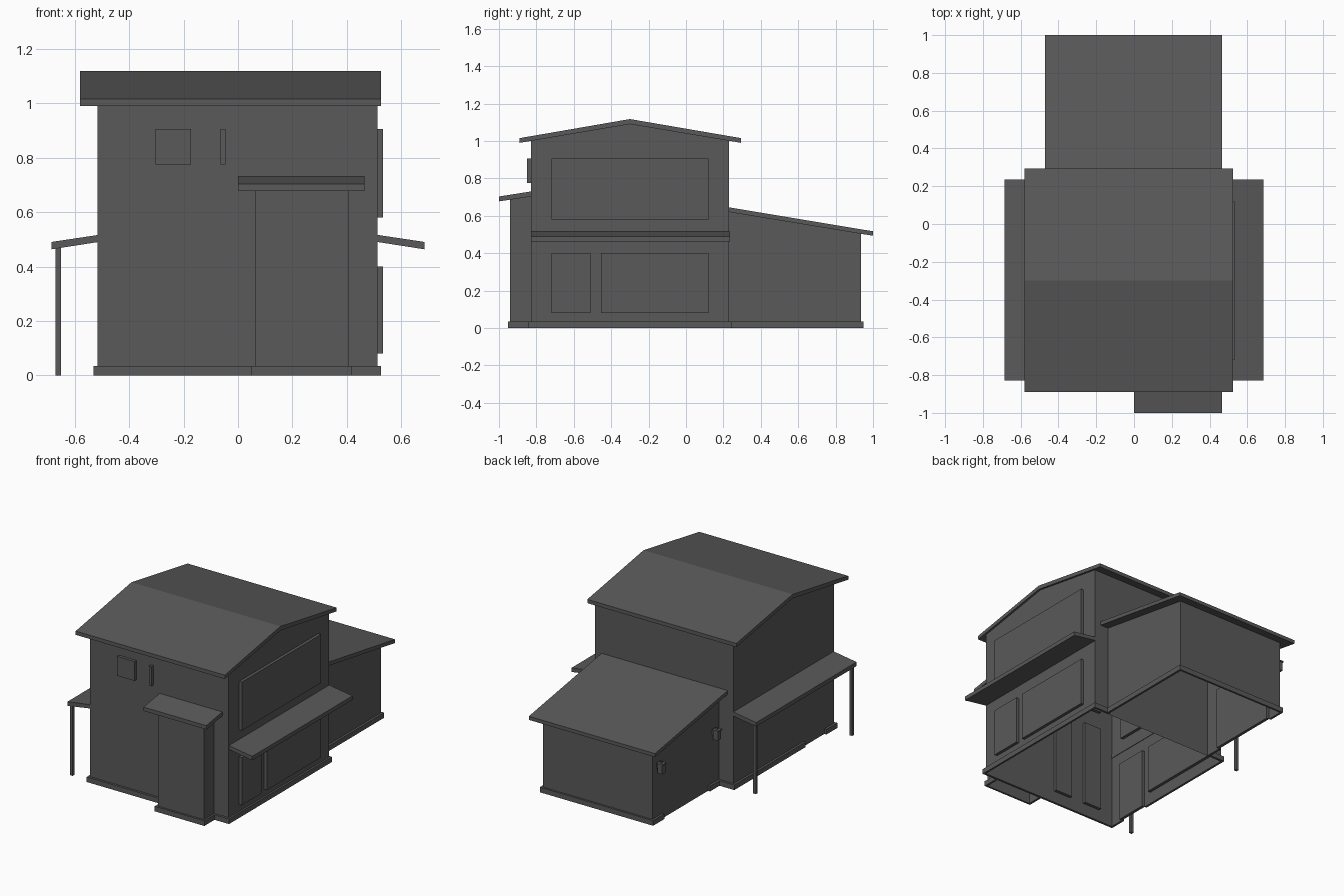
import bpy, bmesh
from mathutils import Vector

if "Cube" in bpy.data.objects:
    bpy.data.objects.remove(bpy.data.objects["Cube"], do_unlink=True)

GREY = (0.1, 0.1, 0.1, 1)
mat = bpy.data.materials.new("dark_grey")
mat.use_nodes = True
mat.diffuse_color = GREY
mat.node_tree.nodes["Principled BSDF"].inputs["Base Color"].default_value = GREY


def finish(name, bm):
    mesh = bpy.data.meshes.new(name)
    bm.to_mesh(mesh)
    bm.free()
    mesh.materials.append(mat)
    obj = bpy.data.objects.new(name, mesh)
    bpy.context.collection.objects.link(obj)
    return obj


def prism(profile, axis, a, b):
    """Sweep a (u, z) profile along x or y from a to b."""
    bm = bmesh.new()
    place = (lambda u, z: (a, u, z)) if axis == "x" else (lambda u, z: (u, a, z))
    face = bm.faces.new([bm.verts.new(place(u, z)) for u, z in profile])
    move = Vector((b - a, 0, 0)) if axis == "x" else Vector((0, b - a, 0))
    new = bmesh.ops.extrude_face_region(bm, geom=[face], use_keep_orig=True)["geom"]
    bmesh.ops.translate(bm, vec=move, verts=[v for v in new if isinstance(v, bmesh.types.BMVert)])
    bmesh.ops.recalc_face_normals(bm, faces=bm.faces[:])
    bm.normal_update()
    return bm


def box(name, x0, x1, y0, y1, z0, z1):
    return finish(name, prism([(y0, z0), (y1, z0), (y1, z1), (y0, z1)], "x", x0, x1))


def open_bottom(bm):
    low = [f for f in bm.faces if f.normal.z < -0.9 and f.calc_center_median().z < 0.01]
    bmesh.ops.delete(bm, geom=low, context="FACES")


def recess(bm, normal, u0, u1, z0, z1, depth=0.02):
    """Cut a rectangle in the wall facing normal and push it inward."""
    n = Vector(normal)
    k = 1 if n.x else 0
    u_dir = Vector((0, 1, 0)) if k else Vector((1, 0, 0))
    up = Vector((0, 0, 1))

    def wall(limit_u, limit_z):
        out = []
        for f in bm.faces:
            c = f.calc_center_median()
            if f.normal.dot(n) > 0.99 and (not limit_u or u0 < c[k] < u1) \
                    and (not limit_z or z0 < c.z < z1):
                out.append(f)
        return out

    for d, value, limit in ((u_dir, u0, False), (u_dir, u1, False), (up, z0, True), (up, z1, True)):
        faces = wall(limit, False)
        geom = set(faces)
        for f in faces:
            geom.update(f.edges, f.verts)
        bmesh.ops.bisect_plane(bm, geom=list(geom), dist=1e-5, plane_co=d * value, plane_no=d)
        bm.normal_update()
    region = wall(True, True)
    new = bmesh.ops.extrude_face_region(bm, geom=region)["geom"]
    bmesh.ops.translate(bm, vec=-n * depth, verts=[v for v in new if isinstance(v, bmesh.types.BMVert)])
    bm.normal_update()


FRONT, BACK, LEFT, RIGHT = (0, -1, 0), (0, 1, 0), (1, 0, 0), (-1, 0, 0)

# Main two-storey block with gabled walls, open underneath
bm = prism([(-0.83, 0), (0.23, 0), (0.23, 1.01), (-0.3, 1.1), (-0.83, 1.01)], "x", -0.515, 0.512)
open_bottom(bm)
for u0, u1, z0, z1 in ((-0.41, -0.28, 0.08, 0.655), (-0.175, -0.045, 0.08, 0.655),
                       (-0.41, -0.045, 0.775, 0.905)):
    recess(bm, FRONT, u0, u1, z0, z1)
for c in (-0.237, 0, 0.237):
    recess(bm, BACK, c - 0.065, c + 0.065, 0.71, 0.905)
for side in (LEFT, RIGHT):
    recess(bm, side, -0.72, 0.12, 0.58, 0.905)
recess(bm, LEFT, -0.72, 0.12, 0.08, 0.4)
recess(bm, RIGHT, -0.455, 0.12, 0.08, 0.4)
recess(bm, RIGHT, -0.73, -0.51, 0, 0.4)
finish("main_walls", bm)

# Rear single-storey wing with a wide side door
bm = prism([(0.23, 0), (0.935, 0), (0.935, 0.51), (0.23, 0.63)], "x", -0.405, 0.405)
open_bottom(bm)
recess(bm, RIGHT, 0.345, 0.83, 0, 0.42)
finish("rear_wing_walls", bm)

# Front bay
bm = prism([(-0.94, 0), (-0.83, 0), (-0.83, 0.715), (-0.94, 0.7)], "x", 0.065, 0.405)
open_bottom(bm)
finish("front_bay_walls", bm)

# Roofs
finish("main_roof", prism([(-0.89, 0.99), (-0.3, 1.09), (0.295, 0.99), (0.295, 1.015),
                           (-0.3, 1.117), (-0.89, 1.015)], "x", -0.58, 0.525))
finish("rear_wing_roof", prism([(0.23, 0.62), (1, 0.493), (1, 0.517), (0.23, 0.645)], "x", -0.47, 0.465))
finish("front_bay_roof", prism([(-1, 0.677), (-0.83, 0.703), (-0.83, 0.73), (-1, 0.703)], "x", 0, 0.465))

# Side awnings
for s, name in ((1, "left_awning"), (-1, "right_awning")):
    finish(name, prism([(s * 0.512, 0.49), (s * 0.685, 0.463), (s * 0.685, 0.49), (s * 0.512, 0.516)],
                       "y", -0.828, 0.235))

# Awning posts
for y, name in ((-0.812, "front_post"), (0.208, "rear_post")):
    box(name, -0.67, -0.65, y - 0.01, y + 0.01, 0, 0.475)

# Plinth strips, broken at the doors
H = 0.034
strips = {
    "main_front": (-0.53, 0.525, -0.845, -0.83),
    "main_left": (0.512, 0.525, -0.83, 0.245),
    "main_right_front": (-0.53, -0.515, -0.83, -0.73),
    "main_right_rear": (-0.53, -0.515, -0.51, 0.245),
    "main_back_right": (-0.515, -0.42, 0.23, 0.245),
    "main_back_left": (0.42, 0.512, 0.23, 0.245),
    "wing_back": (-0.42, 0.42, 0.935, 0.948),
    "wing_left": (0.405, 0.42, 0.23, 0.935),
    "wing_right_front": (-0.42, -0.405, 0.23, 0.345),
    "wing_right_rear": (-0.42, -0.405, 0.83, 0.935),
    "bay_front": (0.05, 0.418, -0.953, -0.94),
    "bay_left": (0.405, 0.418, -0.94, -0.845),
    "bay_right": (0.05, 0.065, -0.94, -0.845),
}
for name, (x0, x1, y0, y1) in strips.items():
    box("plinth_" + name, x0, x1, y0, y1, 0, H)

# Wall lanterns either side of the wide door
for y, name in ((0.295, "inner"), (0.885, "outer")):
    box(name + "_lantern_bracket", -0.43, -0.405, y - 0.008, y + 0.008, 0.36, 0.385)
    box(name + "_lantern_body", -0.455, -0.42, y - 0.017, y + 0.017, 0.335, 0.395)
    box(name + "_lantern_cap", -0.46, -0.415, y - 0.022, y + 0.022, 0.395, 0.403)
    box(name + "_lantern_finial", -0.444, -0.431, y - 0.006, y + 0.006, 0.403, 0.415)
